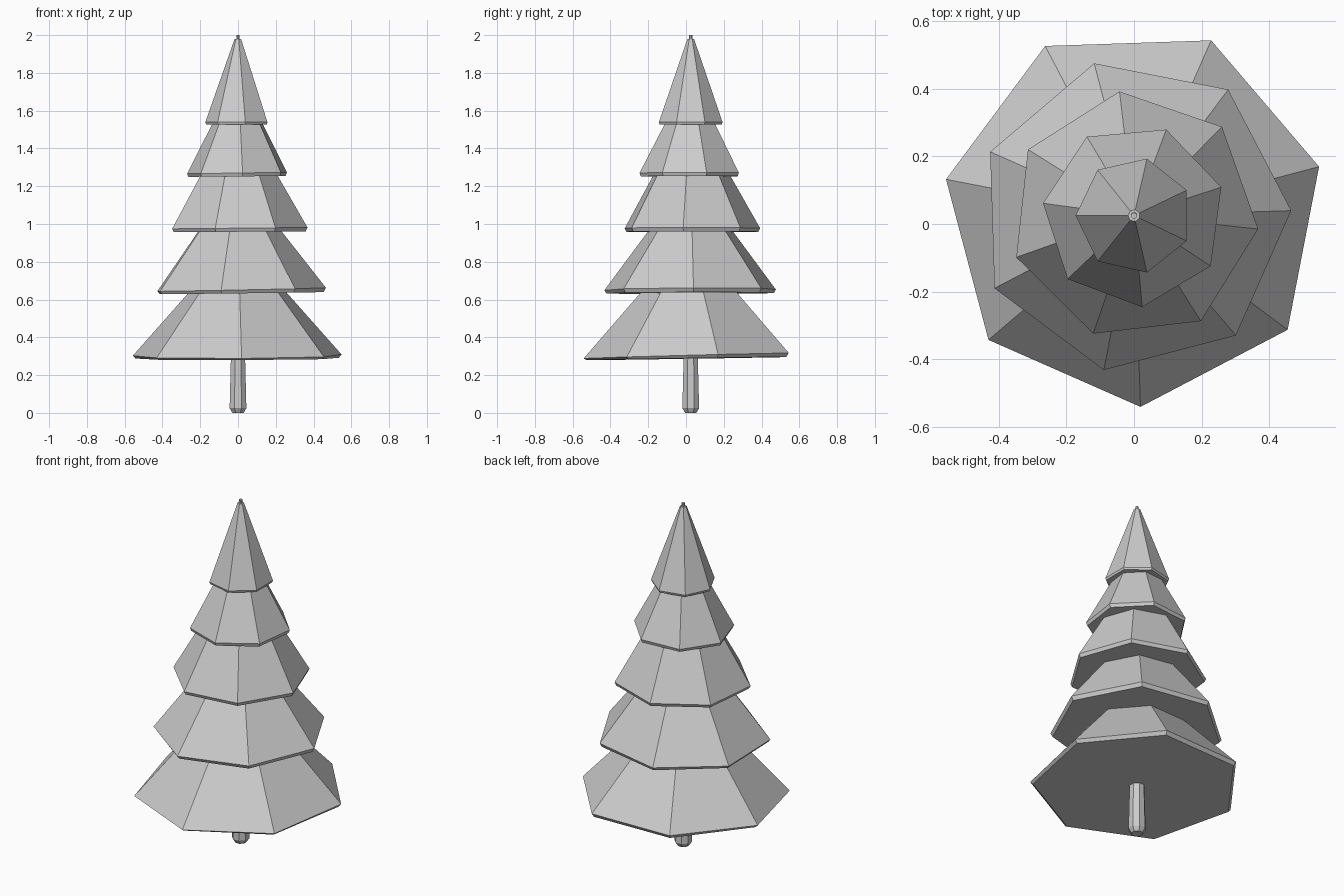
import bpy, bmesh, math

if "Cube" in bpy.data.objects:
    bpy.data.objects.remove(bpy.data.objects["Cube"])

CENTRE_Y = 0.025

grey = bpy.data.materials.new("plain grey")
grey.diffuse_color = (0.6, 0.6, 0.6, 1)
grey.use_nodes = True
grey.node_tree.nodes["Principled BSDF"].inputs["Base Color"].default_value = grey.diffuse_color


def stacked_rings(name, sides, angle, rings):
    """Loft rings of (radius, z, x_tilt, y_tilt) into a closed solid."""
    bm = bmesh.new()
    loops = []
    for radius, z, tx, ty in rings:
        loop = []
        for i in range(sides):
            a = math.radians(angle) + 2 * math.pi * i / sides
            x, y = radius * math.cos(a), radius * math.sin(a)
            loop.append(bm.verts.new((x, y + CENTRE_Y, z + tx * x + ty * y)))
        loops.append(loop)
    for low, high in zip(loops, loops[1:]):
        for i in range(sides):
            j = (i + 1) % sides
            bm.faces.new((low[i], low[j], high[j], high[i]))
    bm.faces.new(loops[0][::-1])
    bm.faces.new(loops[-1])
    bmesh.ops.recalc_face_normals(bm, faces=bm.faces)
    mesh = bpy.data.meshes.new(name)
    bm.to_mesh(mesh)
    bm.free()
    mesh.materials.append(grey)
    obj = bpy.data.objects.new(name, mesh)
    bpy.context.collection.objects.link(obj)
    return obj


# Trunk running through the whole tree to a thin tip
stacked_rings("trunk", 8, 22.5, [
    (0.032, 0.0, 0, 0), (0.048, 0.025, 0, 0),
    (0.040, 0.32, 0, 0), (0.009, 2.0, 0, 0)])

# Seven-sided branch tiers: turn, rim radius, rim z, underside z, top radius, top z, tilts
tiers = [
    (14.8, 0.567, 0.303, 0.288, 0.245, 0.660, 0.005, 0.026),
    (1.8, 0.466, 0.653, 0.634, 0.220, 0.975, 0.020, 0.005),
    (-6.2, 0.370, 0.978, 0.959, 0.200, 1.275, 0.010, 0.000),
    (18.0, 0.272, 1.270, 1.252, 0.130, 1.545, 0.015, 0.000),
    (25.7, 0.173, 1.539, 1.527, 0.018, 1.980, 0.000, 0.000),
]
for n, (turn, r, z, z_under, r_top, z_top, tx, ty) in enumerate(tiers, 1):
    stacked_rings(f"branch_tier_{n}", 7, turn, [
        (r * 0.975, z_under, tx * 0.6, ty * 0.6),  # underside
        (r, z, tx, ty),                            # rim
        (r_top, z_top, 0, 0)])                     # top
